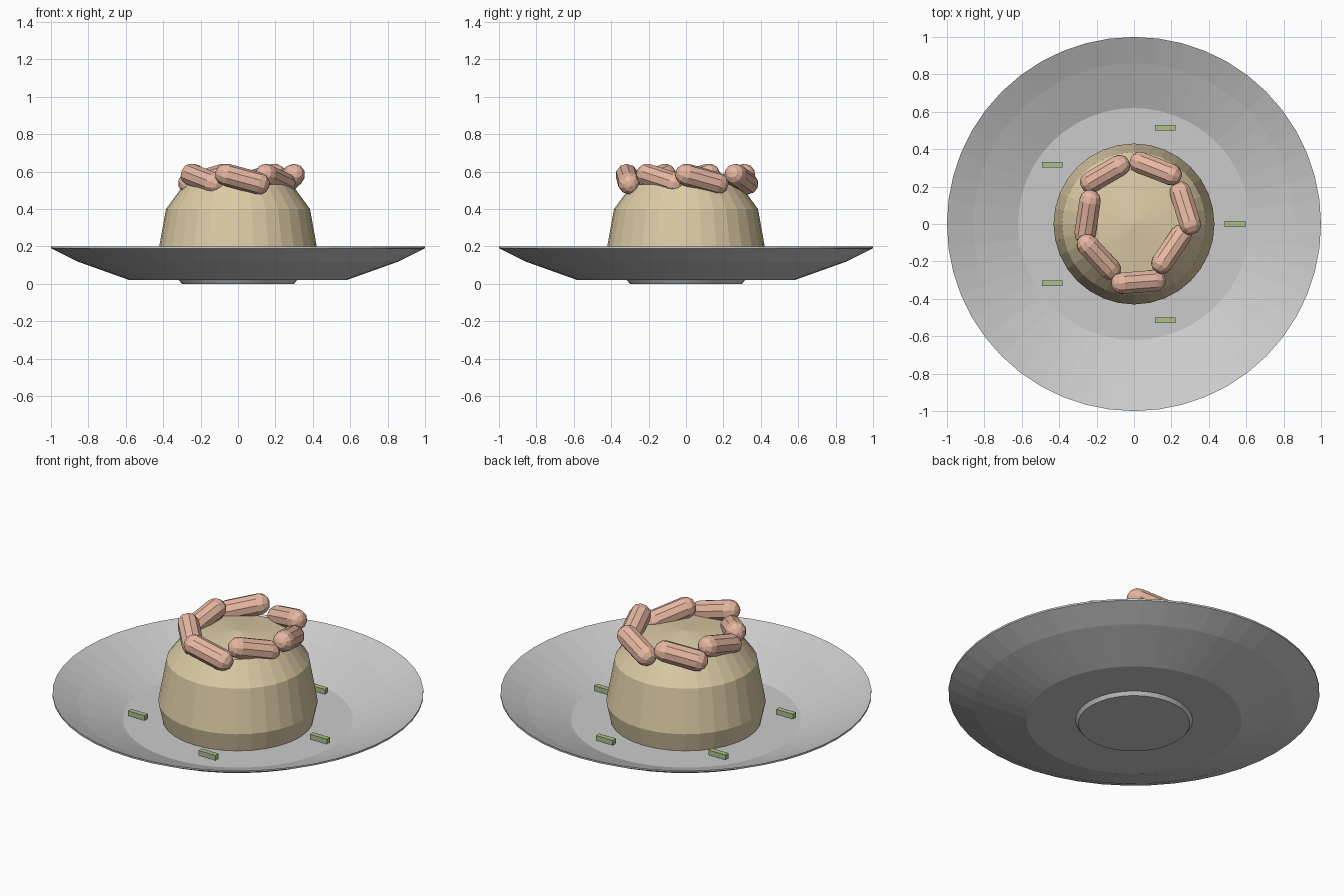
import bpy, bmesh
from math import cos, sin, pi, radians
from mathutils import Matrix

if "Cube" in bpy.data.objects:
    bpy.data.objects.remove(bpy.data.objects["Cube"])


def material(name, rgb):
    m = bpy.data.materials.new(name)
    m.diffuse_color = (*rgb, 1)
    m.use_nodes = True
    m.node_tree.nodes["Principled BSDF"].inputs["Base Color"].default_value = m.diffuse_color
    return m


def finish(name, bm, mat=None, matrix=None):
    bmesh.ops.recalc_face_normals(bm, faces=bm.faces)
    me = bpy.data.meshes.new(name)
    bm.to_mesh(me)
    bm.free()
    if mat:
        me.materials.append(mat)
    ob = bpy.data.objects.new(name, me)
    bpy.context.collection.objects.link(ob)
    if matrix:
        ob.matrix_world = matrix
    return ob


def lathe(name, profile, sides, mat=None, matrix=None):
    """Revolve (radius, z) points around z."""
    bm = bmesh.new()
    vs = [bm.verts.new((r, 0, z)) for r, z in profile]
    es = [bm.edges.new(p) for p in zip(vs, vs[1:])]
    bmesh.ops.spin(bm, geom=vs + es, cent=(0, 0, 0), axis=(0, 0, 1),
                   angle=2 * pi, steps=sides)
    bmesh.ops.remove_doubles(bm, verts=bm.verts, dist=1e-4)
    return finish(name, bm, mat, matrix)


tan = material("mash", (0.72, 0.60, 0.38))
pink = material("sausage", (0.80, 0.48, 0.36))
green = material("chive", (0.42, 0.52, 0.27))

# Plate: foot, outer slope, rim, inner slope, flat well
lathe("plate", [(0, 0), (0.30, 0), (0.315, 0.02), (0.58, 0.02), (0.86, 0.12),
                (1.0, 0.19), (1.0, 0.20), (0.86, 0.135), (0.62, 0.04), (0, 0.04)], 48)

# Mound of mash
lathe("mash_mound", [(0, 0.035), (0.405, 0.035), (0.43, 0.15), (0.385, 0.40),
                     (0.29, 0.53), (0, 0.565)], 32, tan)

# Ring of tilted sausages around the top
R, H = 0.06, 0.09
cap = [(R * cos(radians(a)), H + R * sin(radians(a))) for a in (0, 30, 60)] + [(0, H + R)]
capsule = [(r, -z) for r, z in reversed(cap)] + cap
for i, rad in enumerate((0.287, 0.318, 0.309, 0.251, 0.258, 0.311, 0.241)):
    a = 0.3 + i * 2 * pi / 7
    place = (Matrix.Translation((rad * cos(a), rad * sin(a), 0.56))
             @ Matrix.Rotation(a + pi / 2, 4, 'Z')
             @ Matrix.Rotation(pi / 2 + radians(15), 4, 'Y'))
    lathe(f"sausage_{i + 1}", capsule, 10, pink, place)

# Chive pieces scattered evenly on the plate
for i in range(5):
    a = i * 2 * pi / 5
    bm = bmesh.new()
    bmesh.ops.create_cube(bm, size=1, matrix=Matrix.Diagonal((0.11, 0.03, 0.03, 1)))
    finish(f"chive_{i + 1}", bm, green,
           Matrix.Translation((0.54 * cos(a), 0.54 * sin(a), 0.07)))
